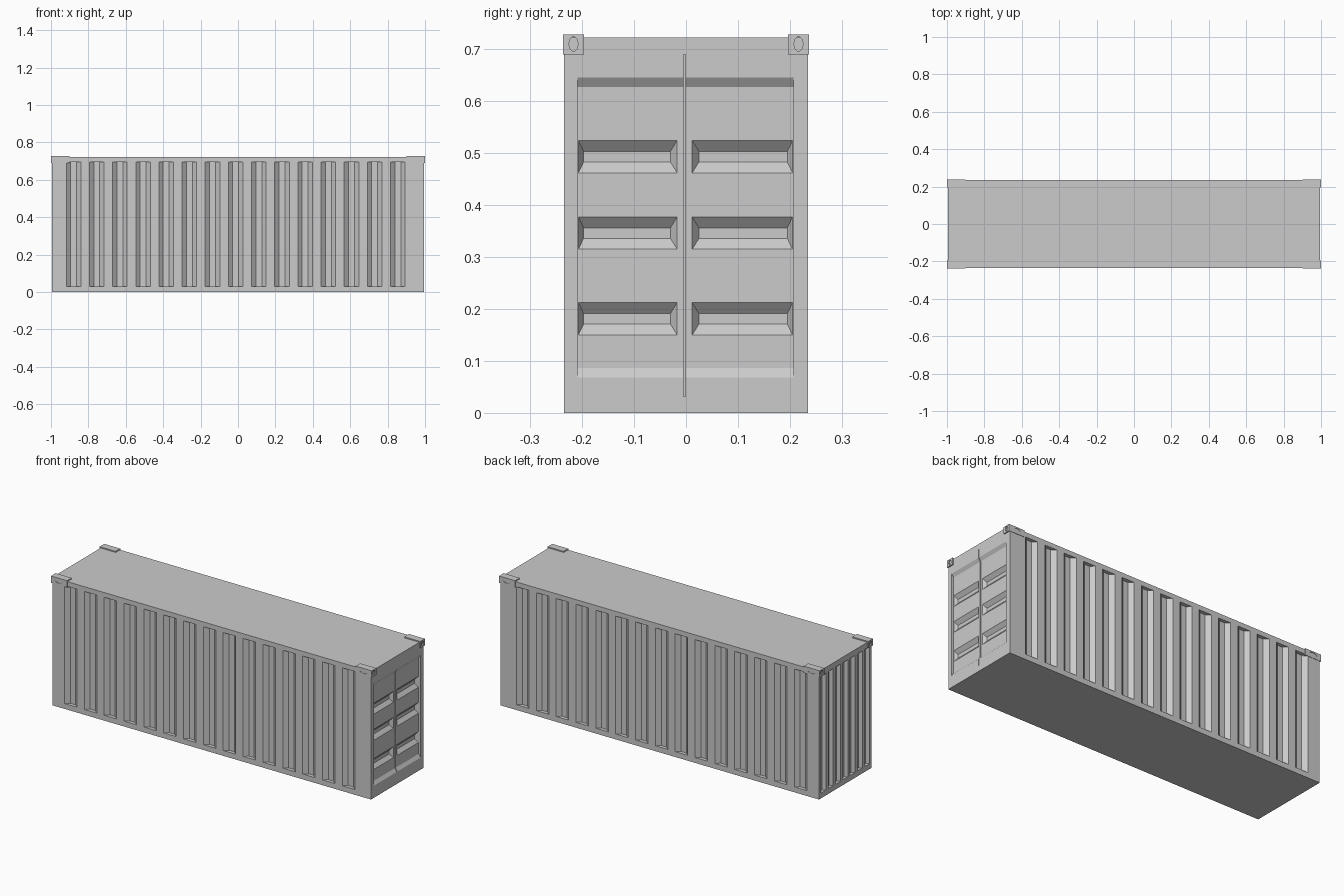
import bpy, bmesh
from mathutils import Matrix

if "Cube" in bpy.data.objects:
    bpy.data.objects.remove(bpy.data.objects["Cube"])

HX, HY, HZ = 0.994, 0.235, 0.722   # body half length, half width, height

# Each wall maps (across, up, outward) to world space
WALLS = {
    "front": lambda u, v, d: (u, -HY - d, v),
    "back": lambda u, v, d: (u, HY + d, v),
    "right": lambda u, v, d: (HX + d, u, v),
    "left": lambda u, v, d: (-HX - d, u, v),
}


def new_object(name, bm):
    bmesh.ops.recalc_face_normals(bm, faces=bm.faces)
    mesh = bpy.data.meshes.new(name)
    bm.to_mesh(mesh)
    bm.free()
    ob = bpy.data.objects.new(name, mesh)
    bpy.context.collection.objects.link(ob)
    return ob


def box(name, x0, x1, y0, y1, z0, z1):
    bm = bmesh.new()
    m = Matrix.Translation(((x0 + x1) / 2, (y0 + y1) / 2, (z0 + z1) / 2)) \
        @ Matrix.Diagonal((x1 - x0, y1 - y0, z1 - z0, 1))
    bmesh.ops.create_cube(bm, size=1, matrix=m)
    return new_object(name, bm)


def add_recess(bm, wall, u0, u1, v0, v1, depth, su=(0, 0), sv=(0, 0), start=0.0):
    """Tapered plug: straight outside the wall, sloping in by su / sv at full depth."""
    f = WALLS[wall]
    inner = (u0 + su[0], u1 - su[1], v0 + sv[0], v1 - sv[1])
    rings = []
    for (a, b, c, e), d in (((u0, u1, v0, v1), 0.02),
                            ((u0, u1, v0, v1), -start),
                            (inner, -start - depth)):
        rings.append([bm.verts.new(f(u, v, d)) for u, v in ((a, c), (b, c), (b, e), (a, e))])
    bm.faces.new(rings[0])
    bm.faces.new(rings[2][::-1])
    for lo, hi in zip(rings, rings[1:]):
        for i in range(4):
            j = (i + 1) % 4
            bm.faces.new((lo[i], lo[j], hi[j], hi[i]))


def cut(ob, bm):
    cutter = new_object("cutter", bm)
    cutter.hide_render = True
    mod = ob.modifiers.new("cut", 'BOOLEAN')
    mod.operation = 'DIFFERENCE'
    mod.solver = 'EXACT'
    mod.object = cutter
    bpy.context.view_layer.objects.active = ob
    bpy.ops.object.modifier_apply(modifier=mod.name)
    bpy.data.objects.remove(cutter)


# Container body
body = box("container_body", -HX, HX, -HY, HY, 0, HZ)

# Corrugated long sides, corrugated closed end and door field
bm = bmesh.new()
for i in range(15):
    x = -0.918 + i * 0.1238
    for wall in ("front", "back"):
        add_recess(bm, wall, x, x + 0.078, 0.03, 0.695, 0.02, su=(0.023, 0.023))
for i in range(7):
    y = -0.216 + i * 0.0648
    add_recess(bm, "left", y, y + 0.043, 0.03, 0.69, 0.018, su=(0.01, 0.01))
add_recess(bm, "right", -0.209, 0.207, 0.068, 0.645, 0.012, sv=(0.018, 0.018))
cut(body, bm)

# Horizontal door grooves
bm = bmesh.new()
for z in (0.15, 0.315, 0.462):
    for y0, y1, su in ((-0.207, -0.017, (0.01, 0.013)), (0.012, 0.205, (0.013, 0.01))):
        add_recess(bm, "right", y0, y1, z, z + 0.062, 0.018,
                   su=su, sv=(0.021, 0.021), start=0.012)
cut(body, bm)

# Seam between the two doors
bm = bmesh.new()
add_recess(bm, "right", -0.005, -0.001, 0.032, 0.69, 0.022)
cut(body, bm)

# Top corner castings with oval lifting holes
for sx, xn in ((-1, "left"), (1, "right")):
    for sy, yn in ((-1, "front"), (1, "back")):
        xs = sorted((sx * 0.9, sx * 1.0))
        ys = sorted((sy * 0.196, sy * 0.237))
        casting = box(f"corner_casting_{yn}_{xn}", *xs, *ys, 0.69, 0.728)
        for loc, rot, scale in (
                ((sx * 1.0, sy * 0.2165, 0.71), Matrix.Rotation(1.5707963, 4, 'Y'), (0.014, 0.0085, 0.012)),
                ((sx * 0.95, sy * 0.237, 0.71), Matrix.Rotation(1.5707963, 4, 'X'), (0.024, 0.011, 0.012))):
            bm = bmesh.new()
            bmesh.ops.create_cone(bm, cap_ends=True, segments=16, radius1=1, radius2=1, depth=2,
                                  matrix=Matrix.Translation(loc) @ rot @ Matrix.Diagonal((*scale, 1)))
            cut(casting, bm)
